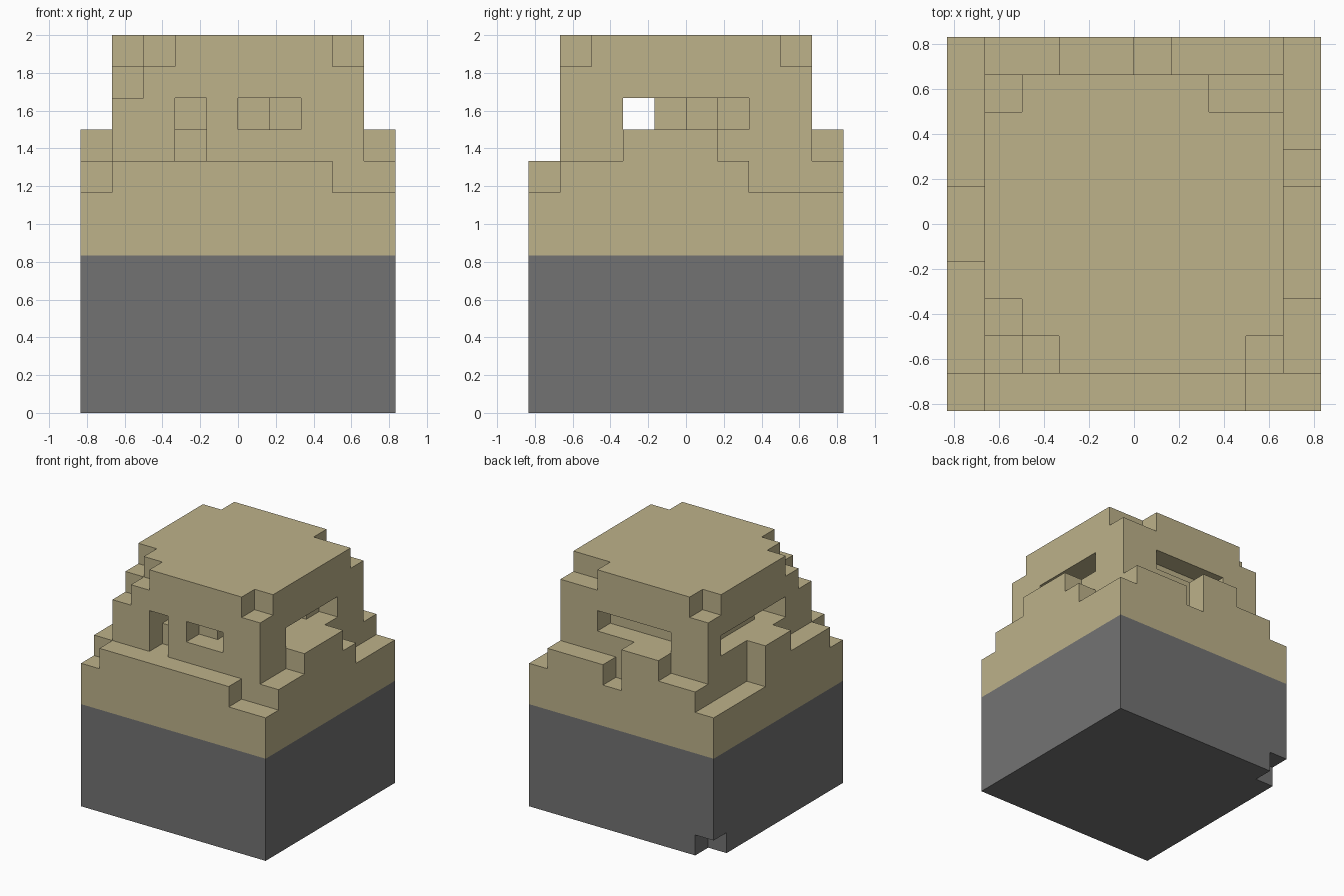
import bpy, bmesh
from math import radians
from itertools import product
from mathutils import Vector

if "Cube" in bpy.data.objects:
    bpy.data.objects.remove(bpy.data.objects["Cube"], do_unlink=True)

UNIT = 1 / 6  # edge of one block


def material(name, rgb):
    m = bpy.data.materials.new(name)
    m.use_nodes = True
    m.diffuse_color = (*rgb, 1)
    m.node_tree.nodes["Principled BSDF"].inputs["Base Color"].default_value = (*rgb, 1)
    return m


def block(x, y, z):
    """All grid cells inside the given (low, high) ranges."""
    return set(product(range(*x), range(*y), range(*z)))


def build(name, cells, solid, mat):
    """Mesh the cell sides that border on air, then merge flat regions."""
    bm = bmesh.new()
    for cell in sorted(cells):
        centre = Vector(cell) + Vector((.5, .5, .5))
        for axis, sign in product(range(3), (-1, 1)):
            normal = Vector((0, 0, 0))
            normal[axis] = sign
            if tuple(int(c + n) for c, n in zip(cell, normal)) in solid:
                continue
            u = Vector((0, 0, 0))
            u[(axis + 1) % 3] = .5
            v = normal.cross(u)
            mid = centre + normal / 2
            corners = (mid - u - v, mid + u - v, mid + u + v, mid - u + v)
            bm.faces.new([bm.verts.new(c * UNIT) for c in corners])
    bmesh.ops.remove_doubles(bm, verts=bm.verts[:], dist=.001)
    bmesh.ops.dissolve_limit(bm, angle_limit=radians(1), verts=bm.verts[:], edges=bm.edges[:])
    mesh = bpy.data.meshes.new(name)
    bm.to_mesh(mesh)
    bm.free()
    mesh.materials.append(mat)
    bpy.context.collection.objects.link(bpy.data.objects.new(name, mesh))


# Stone base with one chipped corner block
base = block((-5, 5), (-5, 5), (0, 5)) - {(-5, 4, 0)}

# Core of the upper part, with worn top corners
core = block((-4, 4), (-4, 4), (5, 12))
core -= block((-4, -3), (-4, -3), (10, 12))  # front corner at -x
core -= block((-4, -2), (-4, -3), (11, 12))
core -= block((-3, -2), (-4, -3), (11, 12))
core -= block((-4, -3), (-3, -2), (11, 12))
core -= block((3, 4), (-4, -3), (11, 12))    # front corner at +x
core -= block((2, 4), (3, 4), (11, 12))      # back corner at +x
core -= block((-4, -3), (3, 4), (11, 12))    # back corner at -x

# Window slots
core -= block((-2, -1), (-4, -3), (8, 10))   # tall front slot
core -= block((0, 2), (-4, -3), (9, 10))     # wide front slot
core -= block((-2, 2), (3, 4), (9, 10))      # back slot
core -= block((3, 4), (-2, 2), (9, 10))      # slot at +x
core -= block((-4, -3), (-2, 3), (9, 10))    # slot at -x

# Passage from side to side, with its recesses
core -= block((-4, 4), (-2, -1), (9, 10))
core -= block((1, 2), (-3, -2), (9, 10))
core -= block((-2, -1), (-3, -2), (9, 10))
core -= block((2, 4), (0, 1), (9, 10))
core -= block((1, 4), (-1, 0), (9, 10))

# Crumbling rim around the core: (start, end, height) along each side
rim = block((-5, 5), (-5, 5), (5, 7)) - block((-4, 4), (-4, 4), (5, 7))
for a, b, top in ((-4, 3, 8),):
    rim |= block((a, b), (-5, -4), (7, top))
for a, b, top in ((-4, -2, 8), (-2, 0, 9), (1, 4, 8)):
    rim |= block((a, b), (4, 5), (7, top))
for a, b, top in ((-4, -2, 8), (-2, 1, 9), (1, 2, 8)):
    rim |= block((4, 5), (a, b), (7, top))
for a, b, top in ((-4, -1, 8), (-1, 1, 9)):
    rim |= block((-5, -4), (a, b), (7, top))

grey = material("dark grey stone", (.171, .171, .171))
sand = material("sand", (.509, .445, .254))
solid = base | core | rim
build("stone_base", base, solid, grey)
build("sand_core", core, solid, sand)
build("sand_rim", rim, solid, sand)
